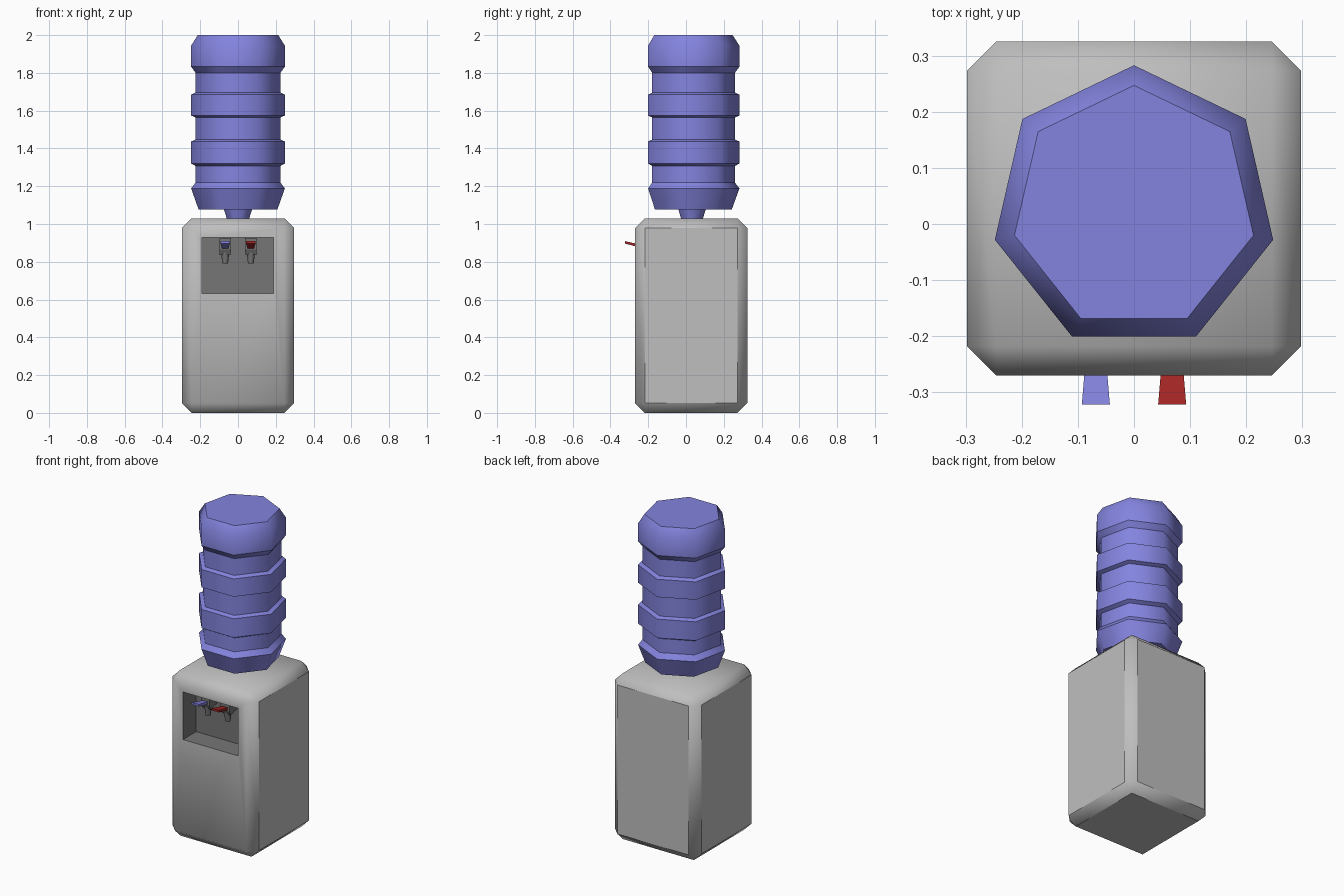
import bpy, bmesh, math
from mathutils import Vector, Matrix

if "Cube" in bpy.data.objects:
    bpy.data.objects.remove(bpy.data.objects["Cube"])


def material(name, rgb):
    m = bpy.data.materials.new(name)
    m.diffuse_color = (*rgb, 1.0)
    m.use_nodes = True
    m.node_tree.nodes["Principled BSDF"].inputs["Base Color"].default_value = m.diffuse_color
    return m


GREY = material("cabinet_grey", (0.52, 0.52, 0.52))
DARK = material("recess_dark_grey", (0.18, 0.18, 0.18))
BLUE = material("bottle_blue", (0.23, 0.23, 0.74))
RED = material("hot_red", (0.38, 0.02, 0.02))

CY = 0.0275          # depth centre of cabinet and bottle


def finish(bm, name, *mats):
    bmesh.ops.recalc_face_normals(bm, faces=bm.faces)
    me = bpy.data.meshes.new(name)
    bm.to_mesh(me)
    bm.free()
    for m in mats:
        me.materials.append(m)
    ob = bpy.data.objects.new(name, me)
    bpy.context.collection.objects.link(ob)
    return ob


def lathe(name, mat, profile, sides, centre, smooth_rings=()):
    """Stack of polygon rings (radius, z); horizontal edges sharp unless listed."""
    bm = bmesh.new()
    rings = []
    for r, z in profile:
        ring = []
        for i in range(sides):
            a = math.pi / 2 + math.tau * i / sides
            ring.append(bm.verts.new((centre[0] + r * math.cos(a),
                                      centre[1] + r * math.sin(a), z)))
        rings.append(ring)
    for lo, hi in zip(rings, rings[1:]):
        for i in range(sides):
            j = (i + 1) % sides
            f = bm.faces.new((lo[i], lo[j], hi[j], hi[i]))
            f.smooth = True
    bm.faces.new(rings[0])
    bm.faces.new(rings[-1])
    for k, ring in enumerate(rings):
        if k not in smooth_rings:
            for i in range(sides):
                e = bm.edges.get((ring[i], ring[(i + 1) % sides]))
                e.smooth = False
    return finish(bm, name, mat)


def prism(name, mat, outline, x, half_back, half_front, y_back, y_front):
    """Side outline (y, z) given width; width blends from back to front."""
    bm = bmesh.new()
    sides = []
    for s in (-1, 1):
        vs = []
        for y, z in outline:
            t = (y - y_back) / (y_front - y_back)
            vs.append(bm.verts.new((x + s * (half_back + t * (half_front - half_back)), y, z)))
        sides.append(vs)
        bm.faces.new(vs)
    n = len(outline)
    for i in range(n):
        j = (i + 1) % n
        bm.faces.new((sides[0][i], sides[0][j], sides[1][j], sides[1][i]))
    return finish(bm, name, mat)


# Cabinet: chamfered box with a dispensing recess pushed into the front
bm = bmesh.new()
bmesh.ops.create_cube(bm, size=1, matrix=Matrix.Translation((0, CY, 0.515))
                      @ Matrix.Diagonal((0.595, 0.595, 1.03, 1)))
bmesh.ops.bevel(bm, geom=list(bm.edges), offset=0.052, offset_type='OFFSET',
                segments=1, profile=0.5, affect='EDGES')
bm.normal_update()
front = min(bm.faces, key=lambda f: f.calc_center_median().y)
bmesh.ops.inset_individual(bm, faces=[front], thickness=0.02)
front = min(bm.faces, key=lambda f: (Vector(f.calc_center_median())
                                     - Vector((0, -0.27, 0.515))).length)
for v in front.verts:
    v.co.x = -0.19 if v.co.x < 0 else 0.188
    v.co.z = 0.632 if v.co.z < 0.5 else 0.928
back = bmesh.ops.extrude_discrete_faces(bm, faces=[front])["faces"][0]
bmesh.ops.translate(bm, verts=list(back.verts), vec=(0, 0.13, 0))
bm.normal_update()
for f in bm.faces:
    c = f.calc_center_median()
    inside = abs(c.x) < 0.2 and 0.6 < c.z < 0.95 and -0.268 < c.y < -0.13
    f.material_index = int(inside)
    n = f.normal
    # sides, back and base stay flat; front, top and chamfers blend
    f.smooth = not (inside or abs(n.x) > 0.95 or n.y > 0.95 or n.z < -0.95)
for e in bm.edges:
    if len({f.material_index for f in e.link_faces}) > 1:
        e.smooth = False
finish(bm, "cabinet", GREY, DARK)

# Ribbed seven-sided water bottle with its neck
WIDE, SLIM = 0.2544, 0.23
lathe("water_bottle", BLUE, [
    (0.055, 1.01), (0.076, 1.077), (0.214, 1.077), (WIDE, 1.188),
    (SLIM, 1.22), (SLIM, 1.307), (WIDE, 1.32), (WIDE, 1.437),
    (SLIM, 1.447), (SLIM, 1.564), (WIDE, 1.574), (WIDE, 1.685),
    (SLIM, 1.696), (SLIM, 1.80), (WIDE, 1.833), (WIDE, 1.944),
    (0.2185, 2.0)], 7, (0, CY + 0.001), smooth_rings=(15,))

# Cold and hot taps: block, spout and lever
for label, x, mat in (("cold", -0.068, BLUE), ("hot", 0.068, RED)):
    prism(label + "_tap_body", DARK,
          [(-0.138, 0.927), (-0.225, 0.927), (-0.225, 0.865), (-0.21, 0.835), (-0.138, 0.855)],
          x, 0.026, 0.03, -0.138, -0.225)
    lathe(label + "_spout", DARK, [(0.015, 0.79), (0.022, 0.85)], 8, (x, -0.197))
    prism(label + "_lever", mat,
          [(-0.215, 0.885), (-0.322, 0.909), (-0.322, 0.896), (-0.215, 0.868)],
          x, 0.016, 0.025, -0.215, -0.322)
